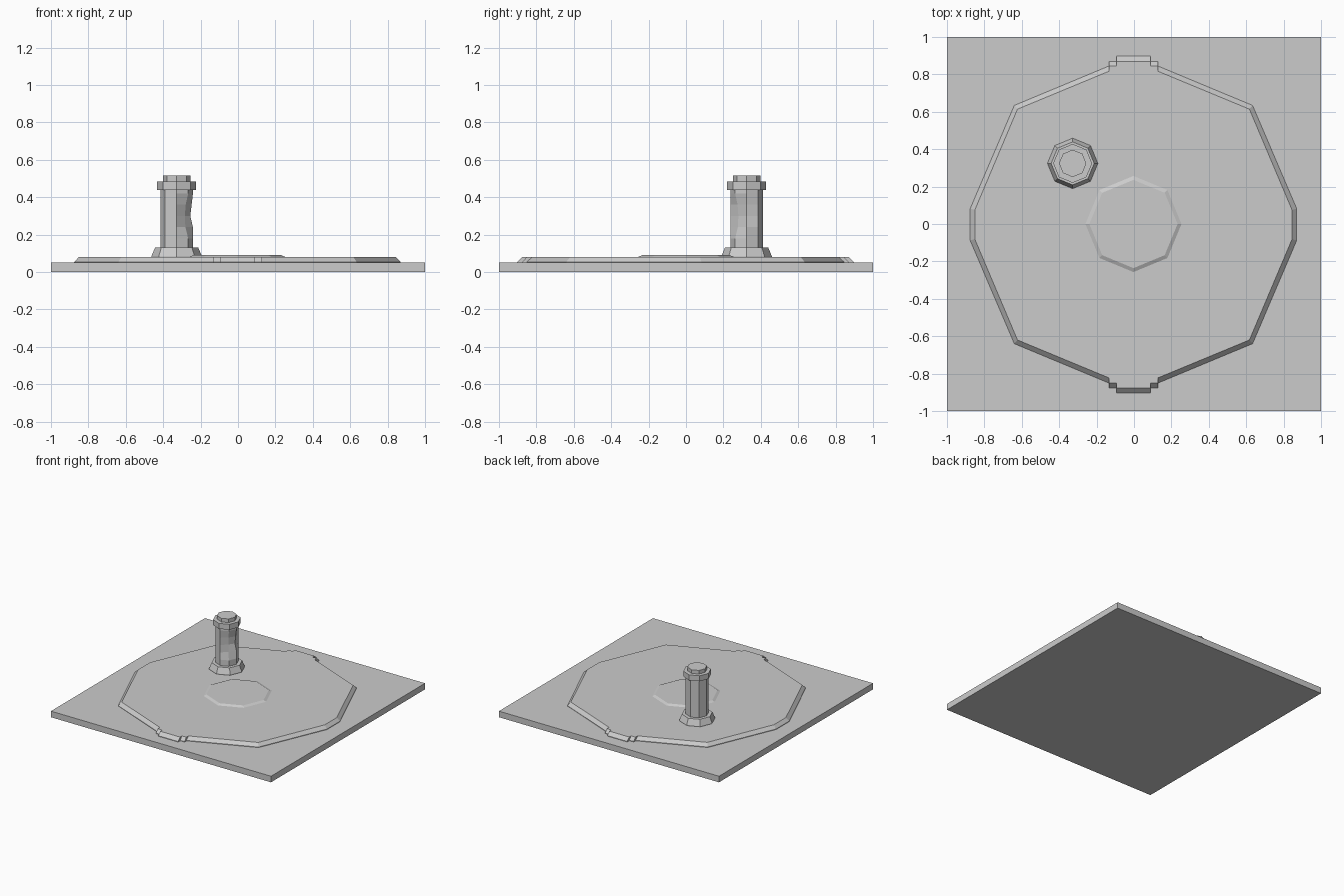
import bpy, bmesh
from math import cos, sin, radians

if "Cube" in bpy.data.objects:
    bpy.data.objects.remove(bpy.data.objects["Cube"])


def loft(name, rings):
    """Closed solid through a stack of matching rings of 3D points."""
    bm = bmesh.new()
    loops = [[bm.verts.new(p) for p in ring] for ring in rings]
    for a, b in zip(loops, loops[1:]):
        for i in range(len(a)):
            j = (i + 1) % len(a)
            bm.faces.new((a[i], a[j], b[j], b[i]))
    bm.faces.new(loops[0][::-1])
    bm.faces.new(loops[-1])
    bmesh.ops.recalc_face_normals(bm, faces=bm.faces)
    mesh = bpy.data.meshes.new(name)
    bm.to_mesh(mesh)
    bm.free()
    ob = bpy.data.objects.new(name, mesh)
    bpy.context.collection.objects.link(ob)
    return ob


def octagon(r, z, cx=0.0, cy=0.0, dents=None):
    """Ring with corners on the axes; dents maps corner index to a smaller radius."""
    dents = dents or {}
    return [(cx + dents.get(k, r) * cos(radians(45 * k)),
             cy + dents.get(k, r) * sin(radians(45 * k)), z) for k in range(8)]


def mirrored(quarter, z):
    """Mirror a quarter outline (from +x round to +y) into a full ring."""
    half = quarter + [(-x, y) for x, y in reversed(quarter)]
    full = half + [(x, -y) for x, y in reversed(half)]
    return [(x - 0.003, y - 0.003, z) for x, y in full]


# Square ground slab
loft("floor_slab", [[(x, y, z) for x, y in ((-1, -1), (1, -1), (1, 1), (-1, 1))]
                    for z in (0, 0.05)])

# Octagonal platform with sloped rim and stepped tabs front and back
outer = [(0.873, 0.085), (0.637, 0.637), (0.13, 0.848), (0.13, 0.873), (0.09, 0.873), (0.09, 0.90)]
inner = [(0.848, 0.078), (0.62, 0.617), (0.13, 0.82), (0.13, 0.848), (0.09, 0.848), (0.09, 0.873)]
loft("platform", [mirrored(outer, 0.045), mirrored(outer, 0.054), mirrored(inner, 0.08)])

# Low central dais
loft("central_dais", [octagon(0.257, 0.075, -0.003), octagon(0.257, 0.08, -0.003),
                      octagon(0.236, 0.09, -0.003)])

# Column parts share one centre
C = (-0.328, 0.324)
loft("column_base", [octagon(r, z, *C) for r, z in
                     ((0.135, 0.075), (0.135, 0.085), (0.115, 0.132))])

# Shaft with a chipped corner facing front right
rows = [(0.12, {}), (0.18, {}), (0.24, {7: 0.066}), (0.30, {7: 0.062, 0: 0.073}),
        (0.36, {7: 0.068, 0: 0.08}), (0.42, {}), (0.45, {})]
loft("column_shaft", [octagon(0.087, z, *C, dents=d) for z, d in rows])

loft("column_collar", [octagon(r, z, *C) for r, z in ((0.104, 0.44), (0.104, 0.485))])
loft("column_top", [octagon(0.073, z, *C) for z in (0.48, 0.515)])
